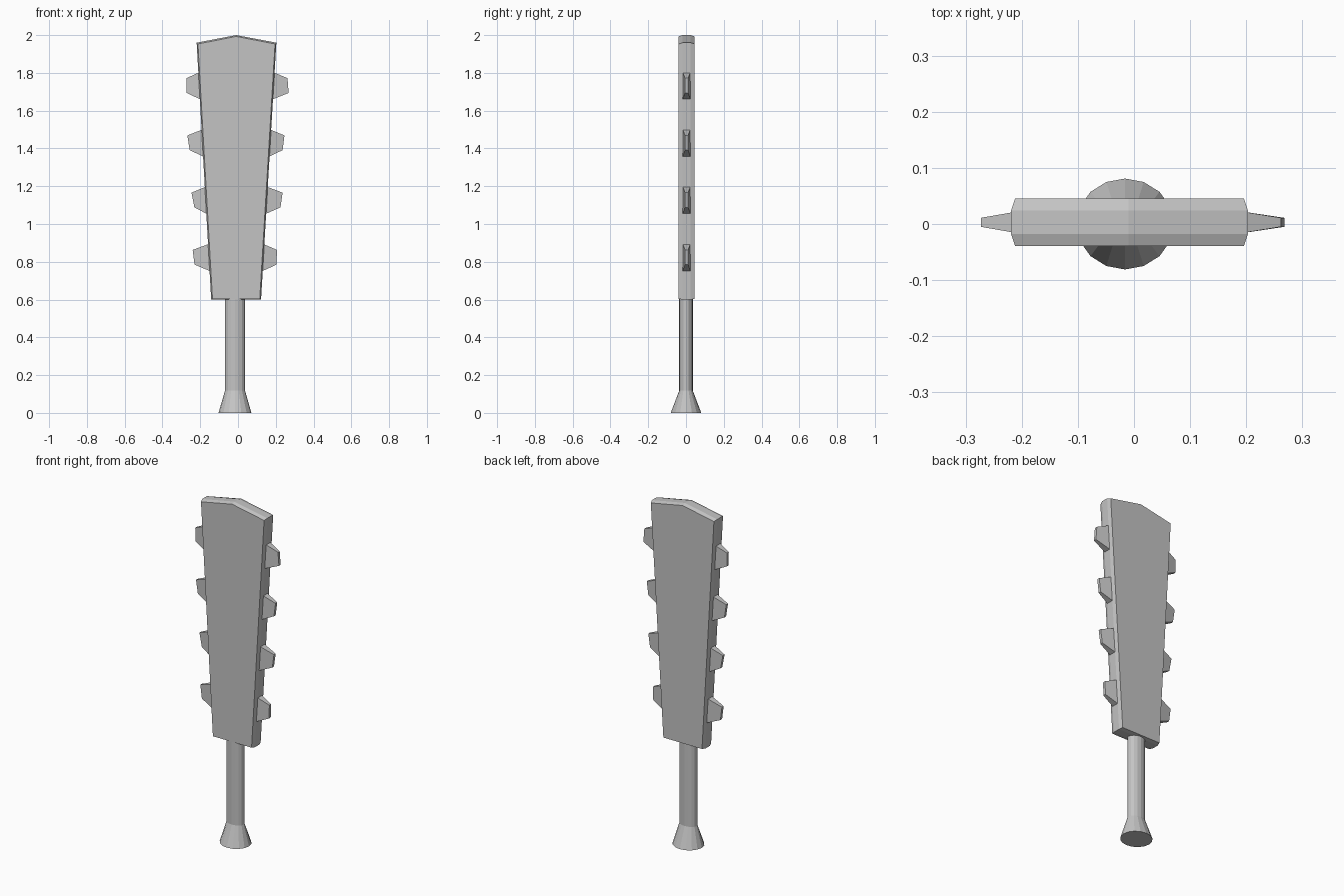
import bpy, bmesh
from math import sin, cos, pi

cube = bpy.data.objects.get("Cube")
if cube:
    bpy.data.objects.remove(cube)

grey = bpy.data.materials.new("plain_grey")
grey.use_nodes = True
colour = (0.55, 0.55, 0.55, 1)
grey.diffuse_color = colour
grey.node_tree.nodes["Principled BSDF"].inputs["Base Color"].default_value = colour

CY = 0.003  # depth centre of the blade


def loft(name, rings):
    """Skin a list of matching rings into a closed flat-shaded solid."""
    bm = bmesh.new()
    loops = [[bm.verts.new(p) for p in ring] for ring in rings]
    n = len(loops[0])
    for a, b in zip(loops, loops[1:]):
        for i in range(n):
            j = (i + 1) % n
            bm.faces.new((a[i], a[j], b[j], b[i]))
    bm.faces.new(loops[0])
    bm.faces.new(loops[-1])
    bmesh.ops.recalc_face_normals(bm, faces=bm.faces)
    mesh = bpy.data.meshes.new(name)
    bm.to_mesh(mesh)
    bm.free()
    mesh.materials.append(grey)
    obj = bpy.data.objects.new(name, mesh)
    bpy.context.collection.objects.link(obj)
    return obj


# Blade: tapered outline with a peaked top and bevelled rims
def outline(y, inset):
    return [(-0.142 + inset, y, 0.6 + inset / 2), (0.122 - inset, y, 0.6 + inset / 2),
            (0.203 - inset, y, 1.96 - inset), (-0.01, y, 2.0 - inset),
            (-0.219 + inset, y, 1.96 - inset)]


loft("blade", [outline(CY + y, inset) for y, inset in
               ((-0.042, 0.007), (-0.021, 0), (0.021, 0), (0.042, 0.007))])


# Handle and flared pommel: oval rings
def oval(rx, ry, z):
    return [(-0.016 + rx * cos(i * pi / 8), ry * sin(i * pi / 8), z) for i in range(16)]


loft("handle", [oval(0.053, 0.036, 0.115), oval(0.053, 0.036, 0.62)])
loft("pommel", [oval(0.087, 0.081, 0), oval(0.053, 0.036, 0.118)])


# Teeth: tapered blocks along both edges
def tooth(name, base_x, tip_top, tip_low, top):
    def rect(x_top, x_low, z_top, z_low, w):
        return [(x_top, CY - w, z_top), (x_top, CY + w, z_top),
                (x_low, CY + w, z_low), (x_low, CY - w, z_low)]
    loft(name, [rect(base_x, base_x, top, top - 0.147, 0.021),
                rect(tip_top, tip_low, top - 0.034, top - 0.112, 0.008)])


left_tips = ((0.262, 0.268), (0.246, 0.236), (0.236, 0.225), (0.206, 0.204))
right_tips = ((-0.273, -0.272), (-0.268, -0.256), (-0.246, -0.231), (-0.24, -0.23))
for i in range(4):
    top = 1.806 - 0.303 * i
    t = (top - 0.6) / 1.36
    tooth(f"left_tooth_{i + 1}", 0.11 + 0.08 * t, *left_tips[i], top)
    tooth(f"right_tooth_{i + 1}", -0.13 - 0.077 * t, *right_tips[i], top)
